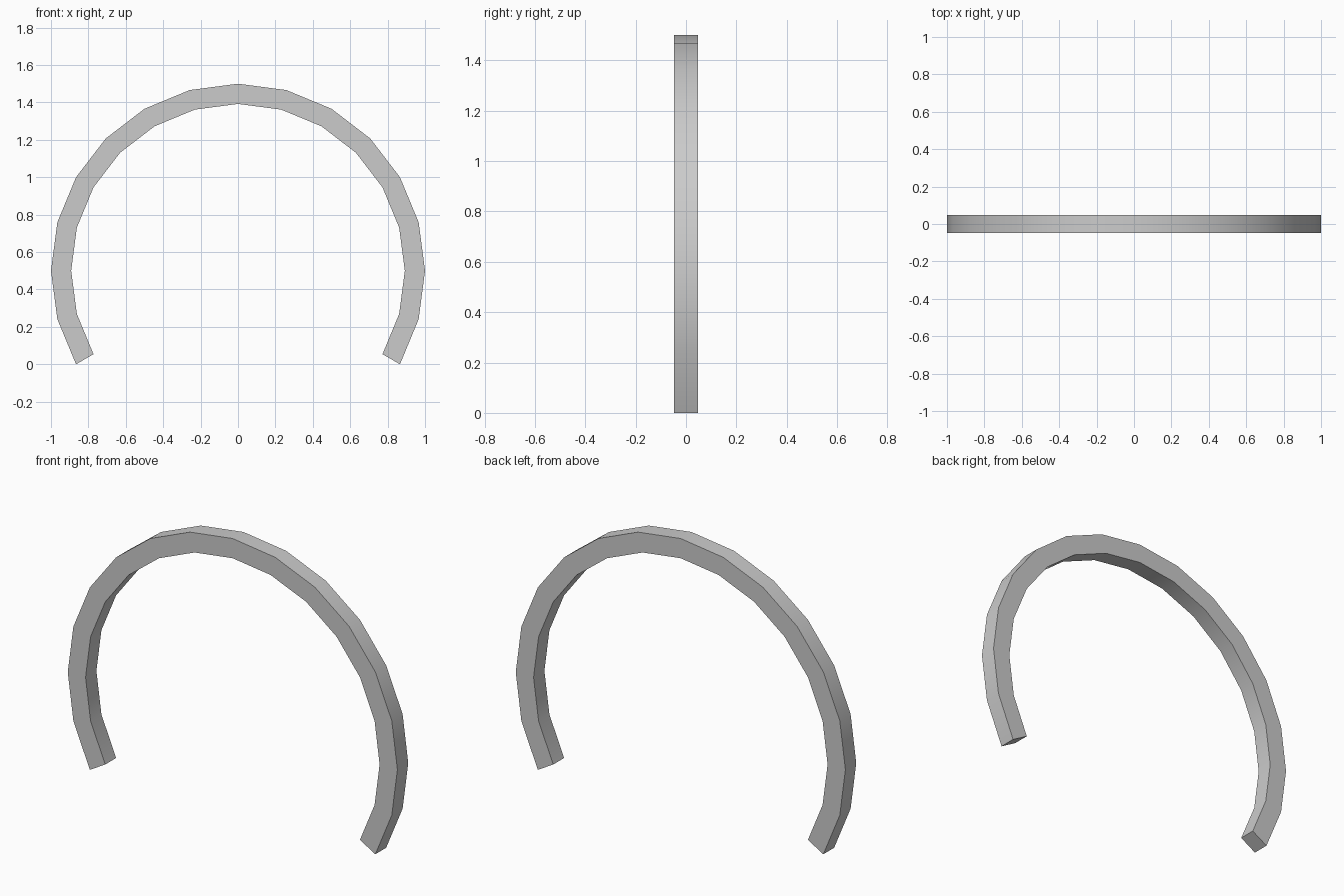
import bpy, bmesh, math

if "Cube" in bpy.data.objects:
    bpy.data.objects.remove(bpy.data.objects["Cube"])

OUTER, INNER, HALF_W, CENTRE_Z = 1.0, 0.892, 0.047, 0.5
START, END, STEPS = -30, 210, 16

bm = bmesh.new()

# Rectangular cross-section repeated along the open arc
rings = []
for i in range(STEPS + 1):
    a = math.radians(START + (END - START) * i / STEPS)
    section = [(OUTER, -HALF_W), (OUTER, HALF_W), (INNER, HALF_W), (INNER, -HALF_W)]
    rings.append([bm.verts.new((r * math.cos(a), y, CENTRE_Z + r * math.sin(a)))
                  for r, y in section])

# Sides between neighbouring sections
for a, b in zip(rings, rings[1:]):
    for k in range(4):
        n = (k + 1) % 4
        bm.faces.new((a[k], a[n], b[n], b[k]))

# End caps
bm.faces.new(rings[0])
bm.faces.new(rings[-1])
bmesh.ops.recalc_face_normals(bm, faces=bm.faces)

mesh = bpy.data.meshes.new("arch_band")
bm.to_mesh(mesh)
bm.free()
arch = bpy.data.objects.new("arch_band", mesh)
bpy.context.collection.objects.link(arch)

# Smooth along the curve, sharp at the corners
bpy.context.view_layer.objects.active = arch
arch.select_set(True)
bpy.ops.object.shade_smooth_by_angle(angle=math.radians(30))
